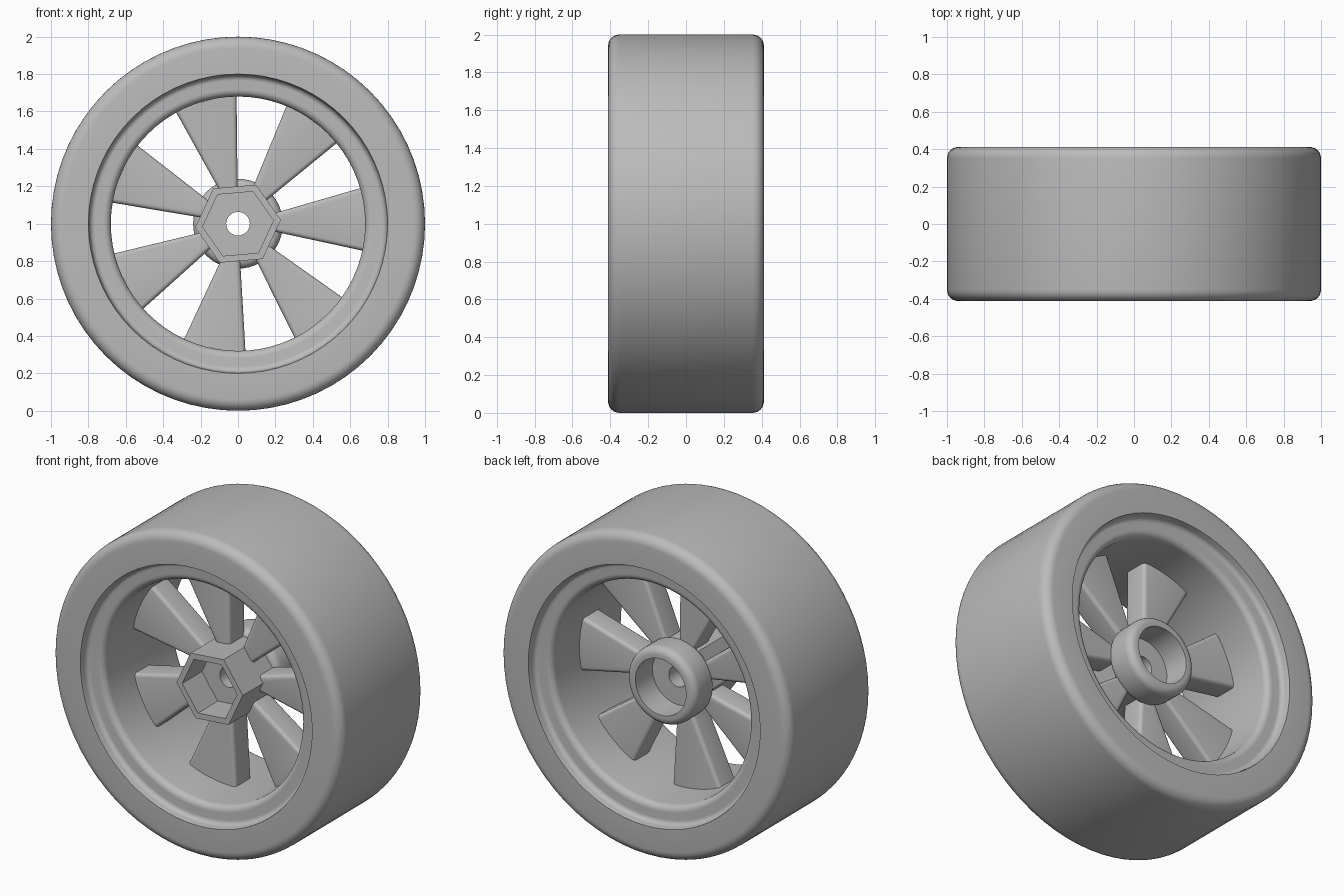
import bpy, bmesh, math

cube = bpy.data.objects.get("Cube")
if cube:
    bpy.data.objects.remove(cube, do_unlink=True)

grey = bpy.data.materials.new("plain_grey")
grey.use_nodes = True
colour = (0.5, 0.5, 0.5, 1)
grey.diffuse_color = colour
grey.node_tree.nodes["Principled BSDF"].inputs["Base Color"].default_value = colour


def finish(bm, name, smooth=True):
    bmesh.ops.recalc_face_normals(bm, faces=bm.faces)
    mesh = bpy.data.meshes.new(name)
    bm.to_mesh(mesh)
    bm.free()
    mesh.materials.append(grey)
    obj = bpy.data.objects.new(name, mesh)
    bpy.context.collection.objects.link(obj)
    obj.location.z = 1
    if smooth:
        bpy.ops.object.select_all(action="DESELECT")
        obj.select_set(True)
        bpy.context.view_layer.objects.active = obj
        bpy.ops.object.shade_smooth_by_angle(angle=math.radians(35))
    return obj


def lathe(name, profile, sides, turn=0, smooth=True):
    """Spin a closed (radius, y) profile around the axle."""
    bm = bmesh.new()
    rings = []
    for i in range(sides):
        a = turn + math.tau * i / sides
        rings.append([bm.verts.new((r * math.cos(a), y, r * math.sin(a))) for r, y in profile])
    n = len(profile)
    for i in range(sides):
        p, q = rings[i], rings[(i + 1) % sides]
        for j in range(n):
            k = (j + 1) % n
            bm.faces.new((p[j], q[j], q[k], p[k]))
    return finish(bm, name, smooth)


def arc(r, y, radius, start, end, steps=6):
    """Profile points along a fillet centred on (r, y)."""
    angles = [math.radians(start + (end - start) * i / steps) for i in range(steps + 1)]
    return [(r + radius * math.cos(a), y + radius * math.sin(a)) for a in angles]


# Tyre and rim barrel: one half profile, mirrored across the middle
half = arc(0.94, 0.352, 0.06, 0, 90) + [(0.8, 0.412), (0.795, 0.385)]
half += arc(0.765, 0.385, 0.03, 0, -90) + arc(0.72, 0.315, 0.04, 90, 180)
lathe("tyre_and_rim", half + [(r, -y) for r, y in reversed(half)], 72)

# Hub: web disc with axle hole and a round cup at the back
cup = [(0.063, -0.09), (0.163, -0.09), (0.163, 0.05)]
cup += arc(0.195, 0.095, 0.045, -90, 0) + arc(0.195, 0.205, 0.045, 0, 90)
cup += [(0.175, 0.25), (0.175, 0.08), (0.063, 0.08)]
lathe("hub_cup", cup, 48)

# Hexagonal socket at the front
socket = [(0.23, -0.28), (0.19, -0.28), (0.19, -0.085),
          (0.15, -0.085), (0.15, 0.075), (0.23, 0.075)]
lathe("hub_hex_socket", socket, 6, math.radians(5), smooth=False)

# Seven tapered spokes with rounded long edges
SPOKES = 7
spread = math.radians(14.2)
for s in range(SPOKES):
    mid = math.radians(2) + math.tau * s / SPOKES
    bm = bmesh.new()
    ends = []
    for r in (0.14, 0.7):
        corners = ((-1, -1), (1, -1), (1, 1), (-1, 1))
        ends.append([bm.verts.new((r * math.cos(mid + u * spread), v * 0.08,
                                   r * math.sin(mid + u * spread))) for u, v in corners])
    inner, outer = ends
    bm.faces.new(inner)
    bm.faces.new(outer)
    for j in range(4):
        k = (j + 1) % 4
        bm.faces.new((inner[j], inner[k], outer[k], outer[j]))
    long_edges = [bm.edges.get((inner[j], outer[j])) for j in range(4)]
    bmesh.ops.bevel(bm, geom=long_edges, offset=0.022, segments=4,
                    profile=0.5, affect="EDGES")
    finish(bm, f"spoke_{s + 1}")
